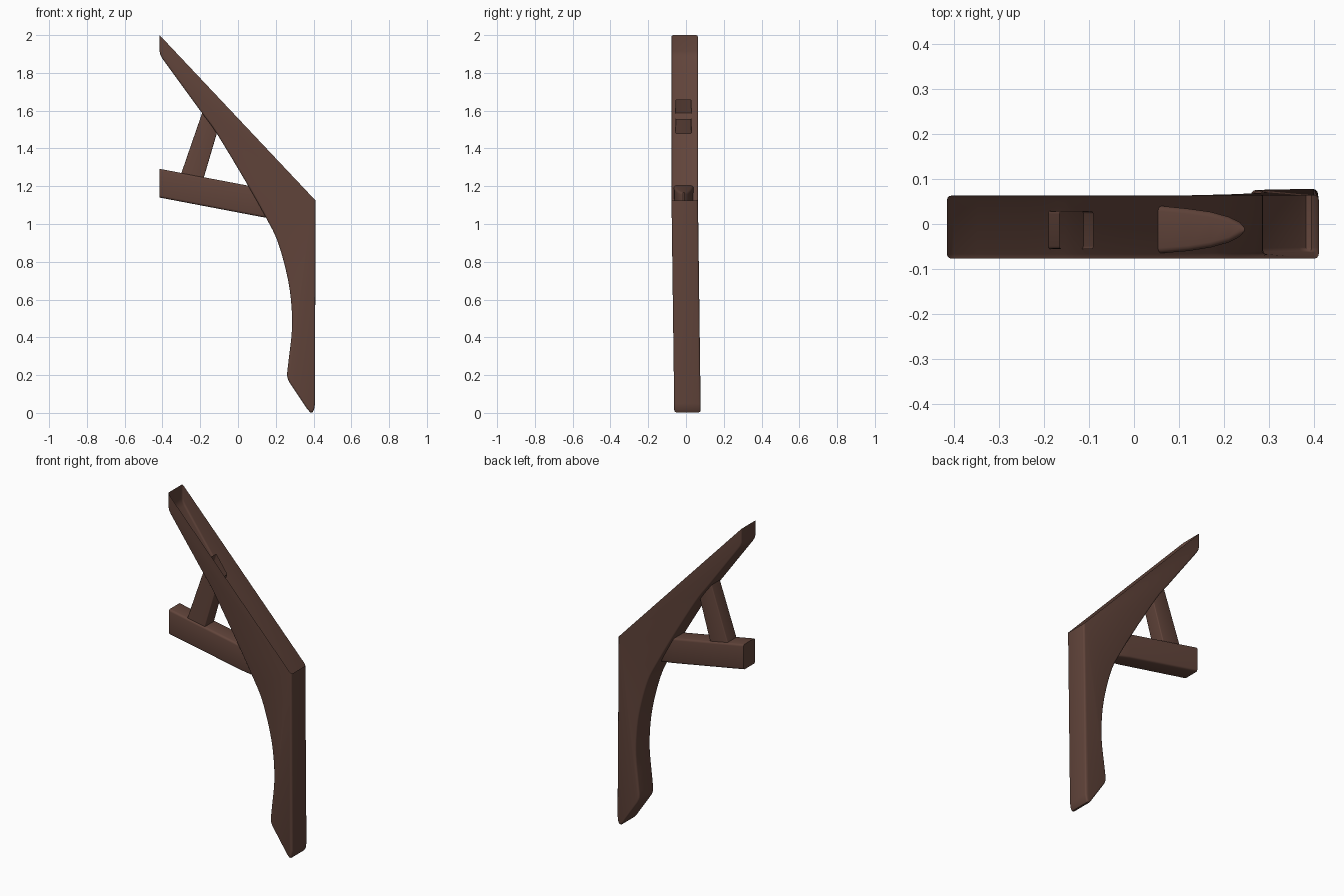
import bpy, bmesh, math
from mathutils import Vector

if "Cube" in bpy.data.objects:
    bpy.data.objects.remove(bpy.data.objects["Cube"])

wood = bpy.data.materials.new("dark_brown")
wood.diffuse_color = (0.12, 0.058, 0.043, 1)
wood.use_nodes = True
wood.node_tree.nodes["Principled BSDF"].inputs["Base Color"].default_value = wood.diffuse_color


def finish(name, bm):
    me = bpy.data.meshes.new(name)
    bm.to_mesh(me)
    bm.free()
    ob = bpy.data.objects.new(name, me)
    bpy.context.collection.objects.link(ob)
    me.materials.append(wood)
    bpy.ops.object.select_all(action='DESELECT')
    ob.select_set(True)
    bpy.context.view_layer.objects.active = ob
    bpy.ops.object.shade_smooth_by_angle(angle=math.radians(35))
    return ob


def spline(pts, n=4):
    """Smooth curve through the given points."""
    p = [Vector(q) for q in pts]
    p = [2 * p[0] - p[1]] + p + [2 * p[-1] - p[-2]]
    out = []
    for i in range(1, len(p) - 2):
        a, b, c, d = p[i - 1:i + 3]
        for k in range(n):
            t = k / n
            out.append(0.5 * (2 * b + (c - a) * t + (2 * a - 5 * b + 4 * c - d) * t * t
                              + (3 * b - a - 3 * c + d) * t ** 3))
    return out + [p[-2]]


def rounded_tube(name, sections, r, open_end):
    """Loft rounded rectangles; section = (xz point, xz point, y0, y1)."""
    bm = bmesh.new()
    rings = []
    for a, b, y0, y1 in sections:
        a, b = Vector(a), Vector(b)
        h, w = (b - a).length, y1 - y0
        u = (b - a).normalized()
        rr = min(r, 0.45 * w)
        ring = []
        for cu, cv, start in ((h - rr, w - rr, 0), (rr, w - rr, 90),
                              (rr, rr, 180), (h - rr, rr, 270)):
            for k in range(4):
                t = math.radians(start + 30 * k)
                q = a + u * (cu + rr * math.cos(t))
                ring.append(bm.verts.new((q.x, y0 + cv + rr * math.sin(t), q.y)))
        rings.append(ring)
    for s, e in zip(rings, rings[1:]):
        for i in range(16):
            j = (i + 1) % 16
            bm.faces.new((s[i], s[j], e[j], e[i]))
    bm.faces.new(rings[0][::-1])
    if not open_end:
        bm.faces.new(rings[-1])
    bmesh.ops.recalc_face_normals(bm, faces=bm.faces)
    return finish(name, bm)


# Curved bracket: profile shell, open along the sloping top
inner = spline([(0.27, 0.165), (0.26, 0.20), (0.268, 0.28), (0.286, 0.45), (0.278, 0.62),
                (0.25, 0.77), (0.205, 0.92), (0.15, 1.03), (0.055, 1.20),
                (-0.11, 1.475), (-0.20, 1.60), (-0.40, 1.875)])
profile = [Vector(p) for p in ((-0.415, 2.0), (0.41, 1.125), (0.408, 0.05), (0.403, 0.018),
                               (0.394, 0.003), (0.382, 0.003), (0.367, 0.02))]
profile += inner + [Vector((-0.411, 1.895)), Vector((-0.415, 1.915))]
bm = bmesh.new()
front = [bm.verts.new((p.x, -0.07, p.y)) for p in profile]
back = [bm.verts.new((p.x, 0.07, p.y)) for p in profile]
n = len(profile)
for i in range(n):
    j = (i + 1) % n
    bm.faces.new((front[i], front[j], back[j], back[i]))
bm.faces.new(front)
bm.faces.new(back[::-1])
bmesh.ops.recalc_face_normals(bm, faces=bm.faces)
rim = [bm.edges.get((side[i], side[(i + 1) % n])) for side in (front, back) for i in range(1, n)]
bmesh.ops.bevel(bm, geom=rim, offset=0.01, segments=3, profile=0.5, affect='EDGES')
slope = Vector((0.875, 0, 0.825)).normalized()
bm.normal_update()
top = [f for f in bm.faces if f.normal.dot(slope) > 0.995 and f.calc_center_median().z > 1.3]
bmesh.ops.delete(bm, geom=top, context='FACES')
for v in bm.verts:
    v.co.y += 0.008 - 0.015 * min(1, max(0, v.co.z / 1.15))
finish("curved_bracket", bm)

# Cross beam with a rounded nose inside the bracket
beam = []
for x, y0, y1 in ((-0.415, -0.066, 0.043), (0.06, -0.065, 0.04), (0.12, -0.06, 0.034),
                  (0.17, -0.052, 0.027), (0.21, -0.041, 0.016), (0.235, -0.028, 0.004),
                  (0.245, -0.016, -0.008)):
    drop = 0.19 * (x + 0.415)
    beam.append(((x, 1.14 - drop), (x, 1.292 - drop), y0, y1))
rounded_tube("cross_beam", beam, 0.012, False)

# Slanted strut, open where it passes into the bracket
rounded_tube("strut", [((-0.322, 1.205), (-0.193, 1.205), -0.057, 0.032),
                       ((-0.165, 1.66), (-0.09, 1.555), -0.055, 0.028)], 0.006, True)
